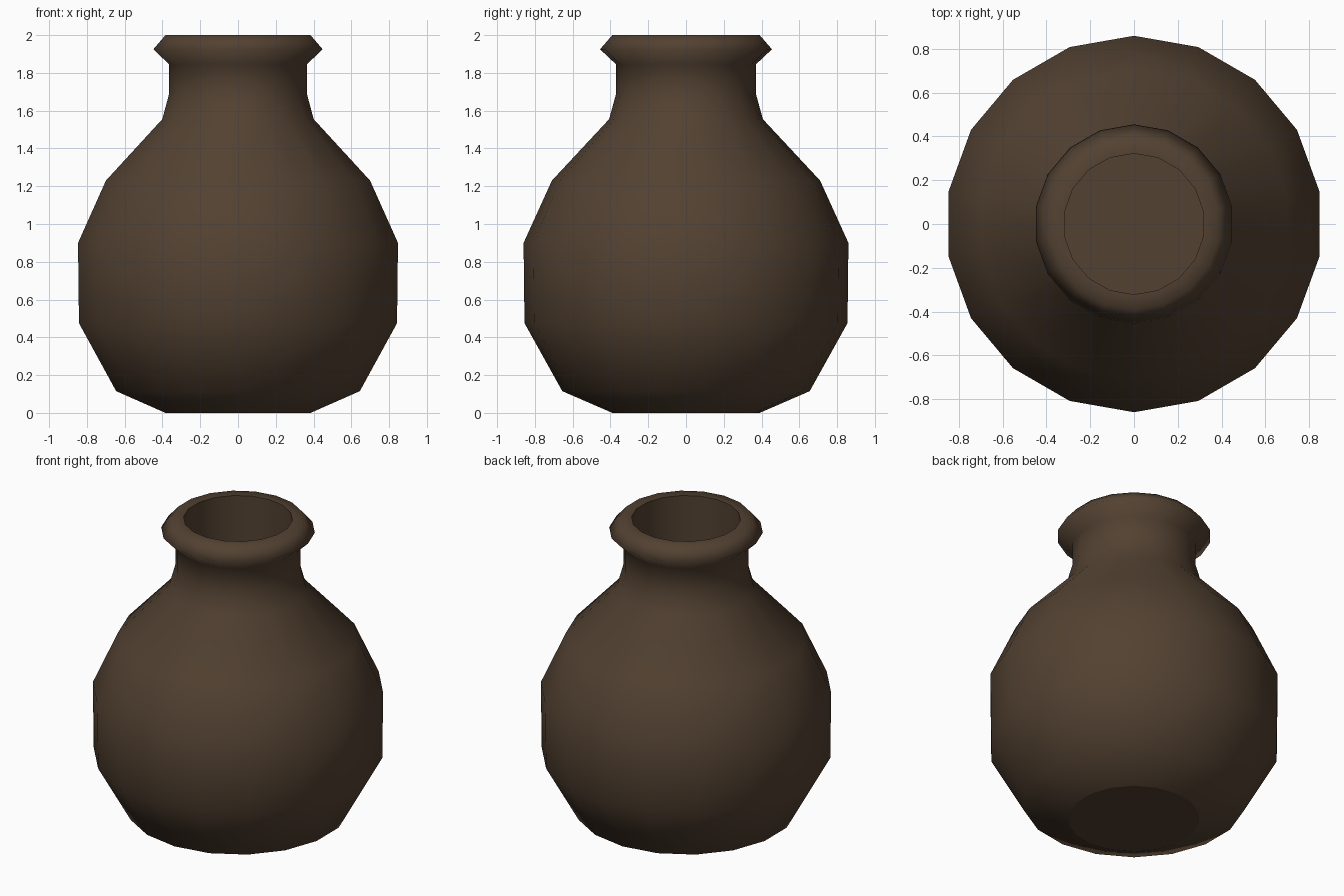
import bpy, bmesh, math

if "Cube" in bpy.data.objects:
    bpy.data.objects.remove(bpy.data.objects["Cube"])

SIDES = 18

# One clay colour
clay = bpy.data.materials.new("dark brown clay")
clay.diffuse_color = (0.085, 0.053, 0.031, 1)
clay.use_nodes = True
clay.node_tree.nodes["Principled BSDF"].inputs["Base Color"].default_value = clay.diffuse_color

# Outer profile from base to rim (radius, height), then the mouth well
profile = [(0.39, 0), (0.655, 0.115), (0.855, 0.475), (0.86, 0.90),
           (0.71, 1.23), (0.407, 1.555), (0.37, 1.69), (0.37, 1.845),
           (0.455, 1.925), (0.39, 2.0), (0.322, 2.0), (0.322, 1.5)]

bm = bmesh.new()
rings = []
for r, z in profile:
    ring = []
    for i in range(SIDES):
        a = math.pi / 2 + i * 2 * math.pi / SIDES
        ring.append(bm.verts.new((r * math.cos(a), r * math.sin(a), z)))
    rings.append(ring)

# Walls between successive rings
for low, high in zip(rings, rings[1:]):
    for i in range(SIDES):
        j = (i + 1) % SIDES
        bm.faces.new((low[i], low[j], high[j], high[i])).smooth = True

# Flat base and floor of the mouth
bm.faces.new(rings[0][::-1])
bm.faces.new(rings[-1])

# Crisp edges around the base, the mouth and its floor
for ring in (rings[0], rings[-2], rings[-1]):
    for i in range(SIDES):
        bm.edges.get((ring[i], ring[(i + 1) % SIDES])).smooth = False

mesh = bpy.data.meshes.new("clay_pot")
bm.to_mesh(mesh)
bm.free()
mesh.materials.append(clay)
pot = bpy.data.objects.new("clay_pot", mesh)
bpy.context.collection.objects.link(pot)
